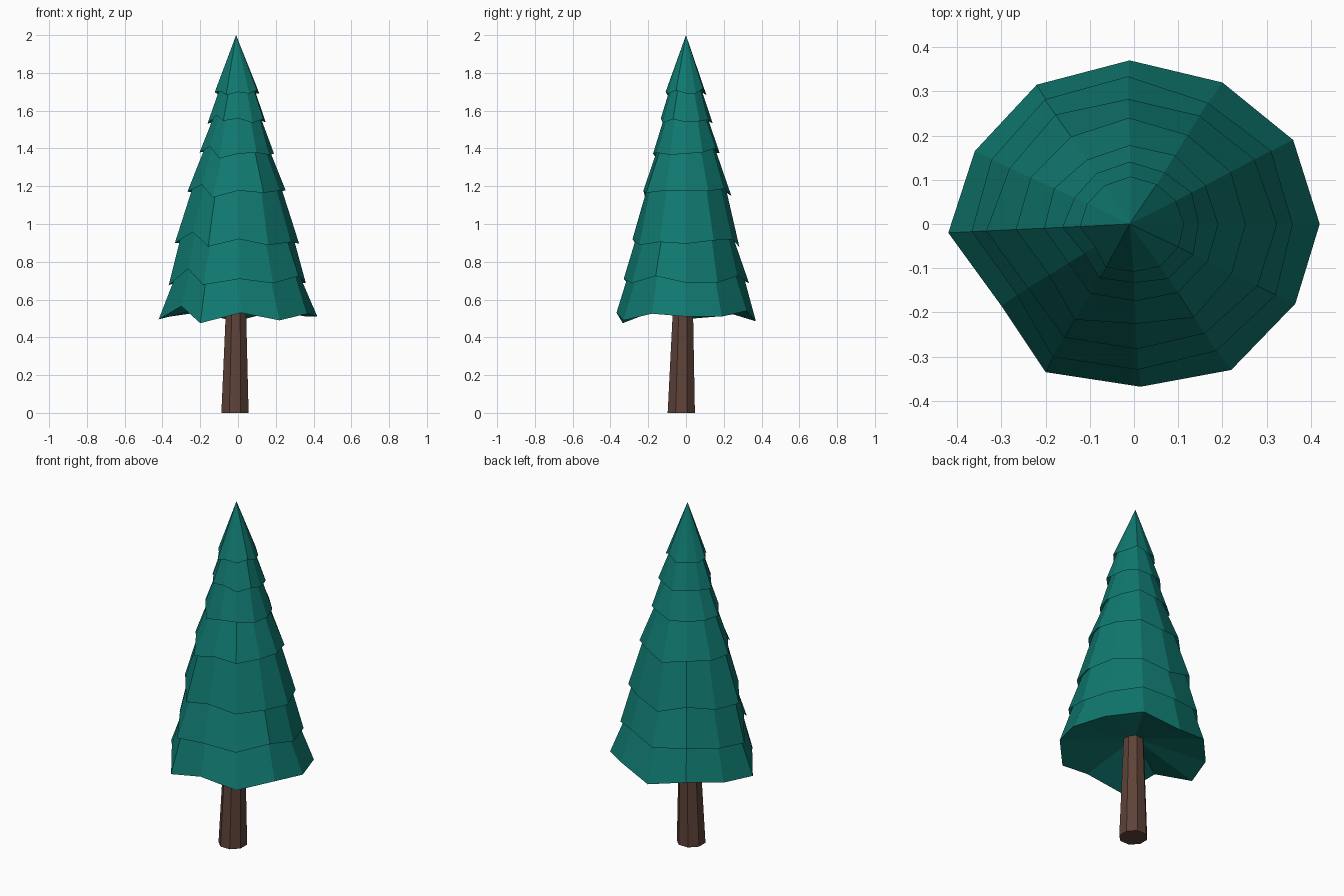
import bpy, bmesh, math, random

if "Cube" in bpy.data.objects:
    bpy.data.objects.remove(bpy.data.objects["Cube"])

random.seed(4)


def material(name, color):
    m = bpy.data.materials.new(name)
    m.diffuse_color = (*color, 1)
    m.use_nodes = True
    m.node_tree.nodes["Principled BSDF"].inputs["Base Color"].default_value = m.diffuse_color
    return m


def loft(name, rings, bottom, top, mat):
    """Skin a stack of equal-sized rings, closed by a point at each end."""
    bm = bmesh.new()
    loops = [[bm.verts.new(p) for p in ring] for ring in rings]
    n = len(loops[0])
    b, t = bm.verts.new(bottom), bm.verts.new(top)
    for i in range(n):
        j = (i + 1) % n
        bm.faces.new((b, loops[0][j], loops[0][i]))
        bm.faces.new((t, loops[-1][i], loops[-1][j]))
        for lo, hi in zip(loops, loops[1:]):
            bm.faces.new((lo[i], lo[j], hi[j], hi[i]))
    bmesh.ops.recalc_face_normals(bm, faces=bm.faces)
    me = bpy.data.meshes.new(name)
    bm.to_mesh(me)
    bm.free()
    me.materials.append(mat)
    ob = bpy.data.objects.new(name, me)
    bpy.context.collection.objects.link(ob)
    return ob


# Ragged lowest branch rim, reused at smaller scale by every tier
rim = [(.42, 0, .51), (.36, .19, .51), (.2, .32, .54), (-.01, .37, .485),
       (-.22, .315, .53), (-.36, .165, .51), (-.42, -.02, .495),
       (-.3, -.185, .565), (-.2, -.335, .475), (.015, -.368, .53),
       (.22, -.33, .49), (.365, -.18, .525)]

# Tiers: scale, mean rim height, raggedness
tiers = [(1, .513, 1), (.88, .703, .9), (.765, .91, .7), (.63, 1.175, .6),
         (.475, 1.375, .5), (.37, 1.55, .5), (.285, 1.695, .4)]

# Foliage: each tier's rim overhangs a tucked-in neck of the tier below
rings = []
for k, (s, z, a) in enumerate(tiers):
    ring = []
    for x, y, h in rim:
        f = s * (1 + (random.uniform(-.03, .03) if k else 0))
        dz = a * (h - .513) + (random.uniform(-.015, .015) if k else 0)
        ring.append((x * f - .005 * (k > 0), y * f, z + dz))
    if k:
        neck = (s - .07) / s
        rings.append([(x * neck, y * neck, h + .03) for x, y, h in ring])
    rings.append(ring)
loft("foliage", rings, (-.01, -.01, .6), (-.01, 0, 2),
     material("needles", (.005, .19, .16)))

# Trunk: tapered eight-sided post
def circle(cx, cy, r, z):
    return [(cx + r * math.cos(math.tau * (i + .5) / 8),
             cy + r * math.sin(math.tau * (i + .5) / 8), z) for i in range(8)]

loft("trunk", [circle(-.016, -.025, .078, 0), circle(-.01, -.015, .055, .62)],
     (-.016, -.025, 0), (-.01, -.015, .62), material("bark", (.11, .055, .04)))
